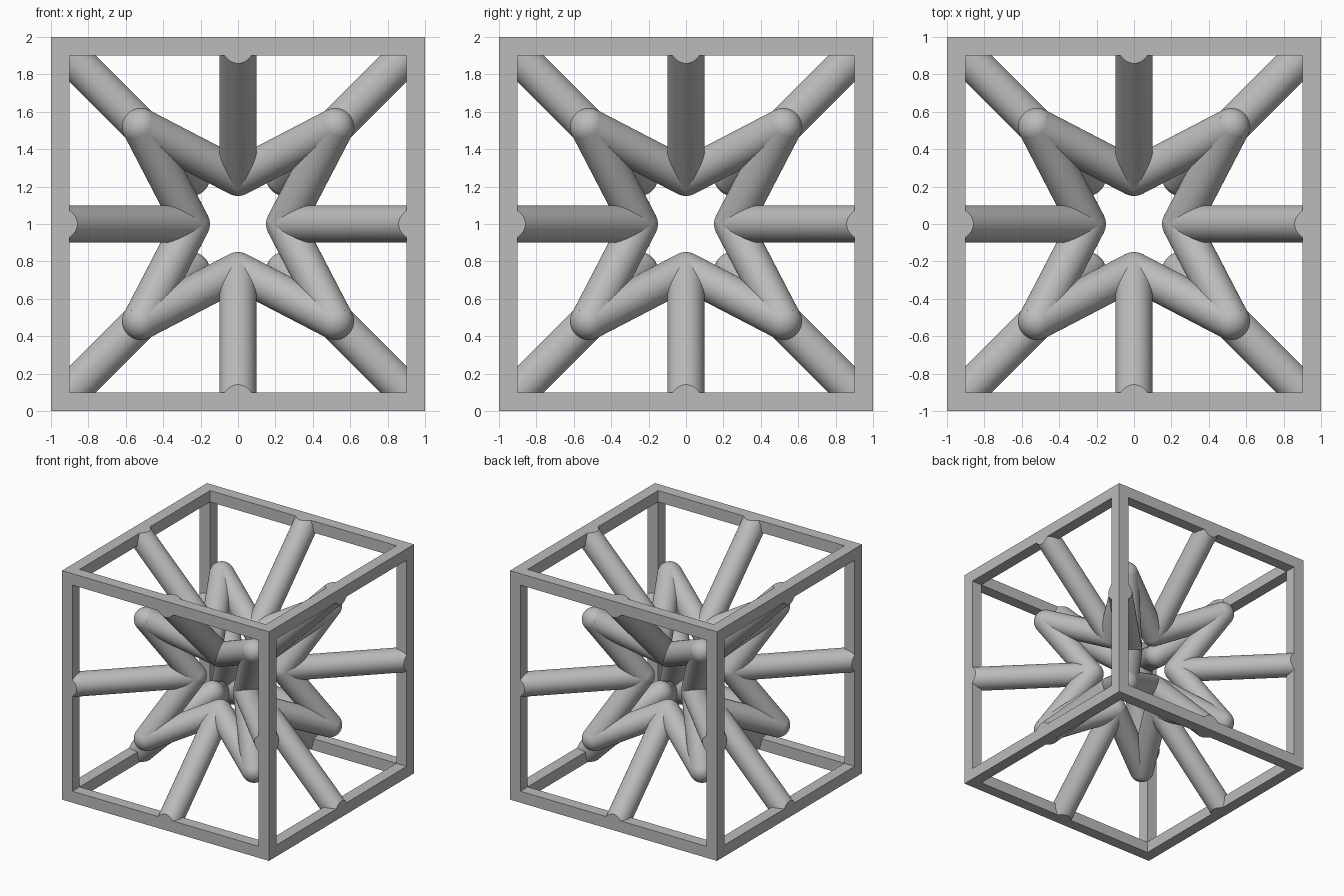
import bpy
import bmesh
import math
from itertools import product
from mathutils import Vector, Matrix

if "Cube" in bpy.data.objects:
    bpy.data.objects.remove(bpy.data.objects["Cube"], do_unlink=True)

CENTRE = Vector((0, 0, 1))
RADIUS = 0.1      # radius of all round rods
JOINT = 0.25      # offset of the inner joints
TIP = 0.52        # offset of the star tips

grey = bpy.data.materials.new("plain grey")
grey.use_nodes = True
grey.diffuse_color = (0.5, 0.5, 0.5, 1)
grey.node_tree.nodes["Principled BSDF"].inputs["Base Color"].default_value = (0.5, 0.5, 0.5, 1)


def finish(bm, name, smooth=True):
    """Turn a bmesh into a grey object standing around the centre."""
    bmesh.ops.recalc_face_normals(bm, faces=bm.faces)
    mesh = bpy.data.meshes.new(name)
    bm.to_mesh(mesh)
    bm.free()
    mesh.materials.append(grey)
    obj = bpy.data.objects.new(name, mesh)
    obj.location = CENTRE
    bpy.context.collection.objects.link(obj)
    bpy.ops.object.select_all(action="DESELECT")
    obj.select_set(True)
    bpy.context.view_layer.objects.active = obj
    if smooth:
        bpy.ops.object.shade_smooth_by_angle(angle=math.radians(30))
    return obj


def box(name, size):
    bm = bmesh.new()
    bmesh.ops.create_cube(bm, size=1, matrix=Matrix.Diagonal((*size, 1)))
    return finish(bm, name, smooth=False)


def rod(bm, start, end):
    """Closed cylinder between two points."""
    axis = end - start
    turn = axis.to_track_quat("Z", "Y").to_matrix().to_4x4()
    bmesh.ops.create_cone(bm, cap_ends=True, segments=48, radius1=RADIUS, radius2=RADIUS,
                          depth=axis.length,
                          matrix=Matrix.Translation((start + end) / 2) @ turn)


def ball(name, point):
    bm = bmesh.new()
    bmesh.ops.create_uvsphere(bm, u_segments=48, v_segments=24, radius=RADIUS,
                              matrix=Matrix.Translation(point))
    finish(bm, name)


# Square-section cube frame: a block opened along all three axes
cutters = []
for axis in range(3):
    size = [1.8, 1.8, 1.8]
    size[axis] = 3
    cutters.append(box("frame_cutter", size))
    cutters[-1].hide_render = True
frame = box("cube_frame", (2, 2, 2))
for cutter in cutters:
    mod = frame.modifiers.new("opening", "BOOLEAN")
    mod.operation = "DIFFERENCE"
    mod.solver = "EXACT"
    mod.object = cutter
    bpy.ops.object.modifier_apply(modifier=mod.name)
for cutter in cutters:
    bpy.data.objects.remove(cutter, do_unlink=True)

# Spokes from each edge midpoint to an inner joint, trimmed flush with the frame
for flat_axis in range(3):
    for a, b in product((-1, 1), repeat=2):
        parts = [a, b]
        parts.insert(flat_axis, 0)
        way = Vector(parts)
        bm = bmesh.new()
        rod(bm, way * JOINT, way * 1.2)
        for i in range(3):
            if parts[i]:
                normal = Vector((0, 0, 0))
                normal[i] = parts[i]
                bmesh.ops.bisect_plane(bm, geom=bm.verts[:] + bm.edges[:] + bm.faces[:],
                                       plane_co=normal, plane_no=normal, clear_outer=True)
                bmesh.ops.holes_fill(bm, edges=[e for e in bm.edges if e.is_boundary])
        finish(bm, "spoke")
        ball("inner_joint", way * JOINT)

# Star: every tip joins its three neighbouring inner joints
for corner in product((-1, 1), repeat=3):
    tip = Vector(corner) * TIP
    ball("star_tip", tip)
    for flat_axis in range(3):
        joint = Vector(corner) * JOINT
        joint[flat_axis] = 0
        bm = bmesh.new()
        rod(bm, joint, tip)
        finish(bm, "star_arm")
